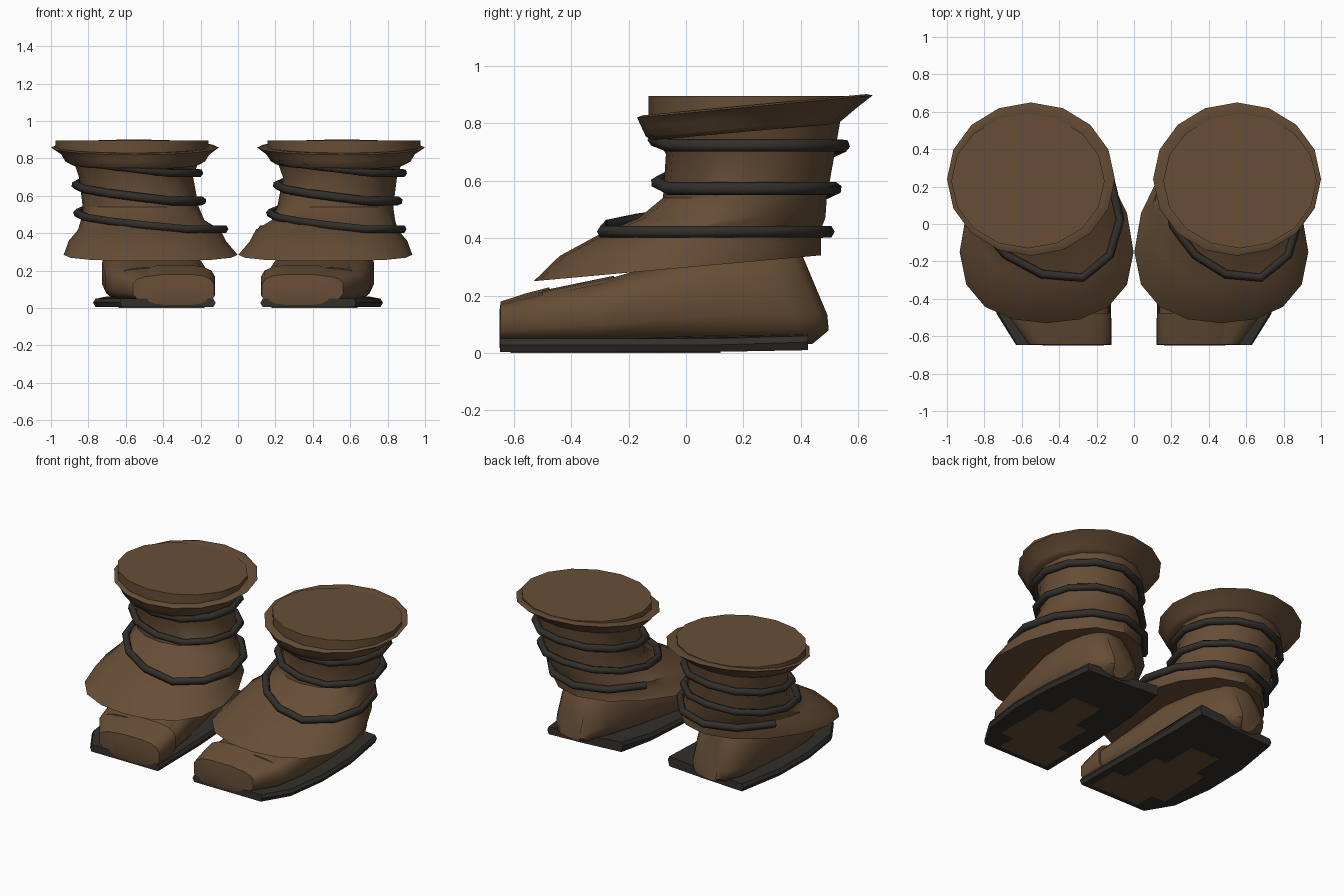
import bpy, bmesh, math

if "Cube" in bpy.data.objects:
    bpy.data.objects.remove(bpy.data.objects["Cube"])


def material(name, rgb):
    m = bpy.data.materials.new(name)
    m.diffuse_color = (*rgb, 1)
    m.use_nodes = True
    m.node_tree.nodes["Principled BSDF"].inputs["Base Color"].default_value = m.diffuse_color
    return m


LEATHER = material("brown_leather", (0.135, 0.076, 0.037))
RUBBER = material("dark_rubber", (0.033, 0.029, 0.024))


def finish(bm, name, mat, angle=35):
    bmesh.ops.recalc_face_normals(bm, faces=bm.faces)
    me = bpy.data.meshes.new(name)
    bm.to_mesh(me)
    bm.free()
    me.materials.append(mat)
    ob = bpy.data.objects.new(name, me)
    bpy.context.collection.objects.link(ob)
    bpy.ops.object.select_all(action='DESELECT')
    bpy.context.view_layer.objects.active = ob
    ob.select_set(True)
    bpy.ops.object.shade_smooth_by_angle(angle=math.radians(angle))
    return ob


def loft(name, rings, mat, side, angle=35):
    """Skin a list of equal-length point rings and cap both ends."""
    bm = bmesh.new()
    vs = [[bm.verts.new((p[0] * side, p[1], p[2])) for p in r] for r in rings]
    n = len(vs[0])
    for a, b in zip(vs, vs[1:]):
        for i in range(n):
            j = (i + 1) % n
            bm.faces.new((a[i], a[j], b[j], b[i]))
    bm.faces.new(vs[0])
    bm.faces.new(vs[-1])
    return finish(bm, name, mat, angle)


def ellipse(ring, n=16):
    """Tilted egg-shaped ring; skew moves the widest part forward."""
    z, cx, cy, rx, ry, slope, skew = ring
    pts = []
    for i in range(n):
        t = math.tau * i / n
        dy = ry * math.sin(t) - skew * math.cos(t) ** 2
        pts.append((cx + rx * math.cos(t), cy + dy, z + slope * dy))
    return pts


# rings: height, centre x, centre y, radius x, radius y, slope along y, skew
SHAFT = [(0.295, 0.467, -0.03, 0.465, 0.50, 0.09, 0.12),
         (0.365, 0.485, 0.015, 0.42, 0.455, 0.06, 0.10),
         (0.42, 0.475, 0.08, 0.38, 0.39, 0.03, 0.06),
         (0.47, 0.51, 0.16, 0.33, 0.325, 0.0, 0.02),
         (0.54, 0.52, 0.205, 0.31, 0.285, 0.0, 0.0),
         (0.70, 0.545, 0.225, 0.305, 0.295, 0.03, 0.0),
         (0.80, 0.545, 0.215, 0.34, 0.325, 0.08, 0.0)]
CUFF = [(0.77, 0.55, 0.205, 0.35, 0.325, 0.09, 0),
        (0.785, 0.55, 0.205, 0.375, 0.345, 0.09, 0),
        (0.82, 0.548, 0.22, 0.395, 0.375, 0.09, 0),
        (0.858, 0.551, 0.24, 0.449, 0.41, 0.095, 0),
        (0.864, 0.556, 0.237, 0.43, 0.39, 0.095, 0),
        (0.861, 0.567, 0.23, 0.41, 0.36, 0.09, 0),
        (0.895, 0.567, 0.23, 0.41, 0.36, 0.0, 0)]


def shaft_point(z, t, gap):
    """Point on the shaft surface at height z and angle t, pushed out by gap."""
    for a, b in zip(SHAFT, SHAFT[1:]):
        if z <= b[0]:
            break
    k = (z - a[0]) / (b[0] - a[0])
    cx, cy, rx, ry = (a[i] + (b[i] - a[i]) * k for i in range(1, 5))
    skew = a[6] + (b[6] - a[6]) * k
    return (cx + (rx + gap) * math.cos(t),
            cy + (ry + gap) * math.sin(t) - skew * math.cos(t) ** 2)


def section(y, cx, hw, top, bottom=0.03, n=16):
    """Rounded-box cross-section of the foot; the heel leans forward."""
    pts = []
    mid, hh = (top + bottom) / 2, (top - bottom) / 2
    for i in range(n):
        t = math.tau * (i + 0.5) / n
        c, s = math.cos(t), math.sin(t)
        x = cx + hw * math.copysign(abs(c) ** 0.6, c)
        z = mid + hh * math.copysign(abs(s) ** 0.6, s)
        lean = max(0, min(1, (y - 0.1) / 0.3))
        yy = y - lean * (0.42 * max(0, z - 0.09) + 1.2 * max(0, 0.09 - z))
        pts.append((x, yy, z))
    return pts


def lace(name, side):
    """Cord wound around the shaft: level on one side, dropping on the other."""
    cu = bpy.data.curves.new(name, 'CURVE')
    cu.dimensions = '3D'
    cu.bevel_depth = 0.023
    cu.bevel_resolution = 1
    cu.use_fill_caps = True
    sp = cu.splines.new('POLY')
    first, last, per_turn = -5, 29, 12
    sp.points.add(last - first)
    for i in range(first, last + 1):
        turns = i / per_turn
        # within each turn the drop happens between 90 and 300 degrees
        whole = math.floor(turns)
        drop = min(1, max(0, (turns - whole - 0.25) / 0.58))
        z = max(0.42, 0.722 - 0.15 * (whole + drop))
        a = turns * math.tau
        t = a if side > 0 else math.pi - a
        x, y = shaft_point(z, t, 0.024)
        sp.points[i - first].co = (x * side, y, z, 1)
    cu.materials.append(RUBBER)
    ob = bpy.data.objects.new(name, cu)
    bpy.context.collection.objects.link(ob)


for side, tag in ((1, "right"), (-1, "left")):
    # shaft with flared skirt, and tilted cuff with flat closed top
    loft(tag + "_shaft", [ellipse(r) for r in SHAFT], LEATHER, side)
    loft(tag + "_cuff", [ellipse(r) for r in CUFF], LEATHER, side, 50)

    # foot, running from toe to heel
    foot = [(-0.645, 0.345, 0.22, 0.175), (-0.5, 0.40, 0.27, 0.212),
            (-0.3, 0.43, 0.285, 0.25), (0.0, 0.465, 0.265, 0.34),
            (0.25, 0.49, 0.22, 0.37), (0.40, 0.50, 0.18, 0.37),
            (0.48, 0.50, 0.13, 0.37), (0.51, 0.50, 0.07, 0.36)]
    loft(tag + "_foot", [section(*s) for s in foot], LEATHER, side, 50)

    # toe cap and raised instep panel
    toe = [(-0.65, 0.325, 0.15, 0.14, 0.02), (-0.645, 0.325, 0.2, 0.18, 0.008),
           (-0.56, 0.33, 0.21, 0.208, 0.008), (-0.475, 0.335, 0.215, 0.23, 0.03)]
    loft(tag + "_toe_cap", [section(*s) for s in toe], LEATHER, side)
    instep = [(-0.5, 0.39, 0.24, 0.218, 0.1), (-0.25, 0.42, 0.22, 0.27, 0.1)]
    loft(tag + "_instep_panel", [section(*s) for s in instep], LEATHER, side)

    # sole: thin slab with a pinched rim and its inner heel corner curled up
    outline = [(0.12, -0.648), (0.63, -0.648), (0.735, -0.48), (0.775, -0.2),
               (0.77, 0.1), (0.72, 0.425), (0.45, 0.425), (0.165, 0.425),
               (0.14, 0.15), (0.125, -0.2)]
    lift = {5: 0.01, 6: 0.025, 7: 0.05, 8: 0.012}
    rings = []
    for z, squeeze, amount in ((0.004, 0.96, 0.6), (0.028, 1.0, 1.0),
                               (0.05, 0.96, 1.0)):
        rings.append([(0.43 + (x - 0.43) * squeeze, y, z + amount * lift.get(i, 0))
                      for i, (x, y) in enumerate(outline)])
    loft(tag + "_sole", rings, RUBBER, side)

    # worn leather patch showing through the sole
    patch = [(0.18, -0.61), (0.54, -0.61), (0.54, -0.48), (0.64, -0.48),
             (0.64, -0.1), (0.57, -0.1), (0.57, 0.12), (0.36, 0.12),
             (0.36, -0.12), (0.27, -0.12), (0.27, -0.4), (0.18, -0.4)]
    loft(tag + "_sole_patch", [[(x, y, z) for x, y in patch]
                               for z in (0.0, 0.006)], LEATHER, side)

    lace(tag + "_lace", side)
